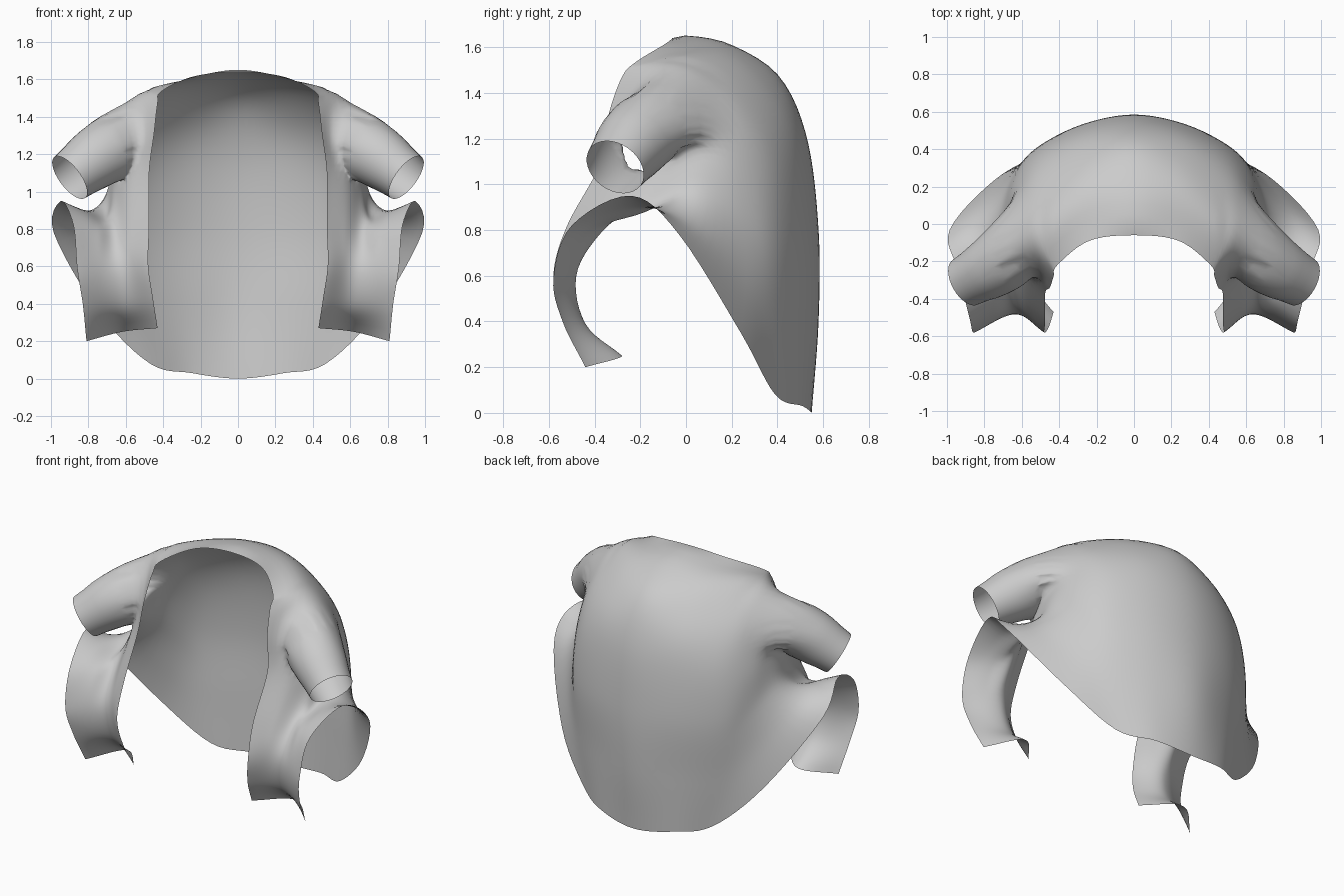
import bpy, bmesh, math
from mathutils import Vector

cube = bpy.data.objects.get("Cube")
if cube:
    bpy.data.objects.remove(cube)

grey = bpy.data.materials.new("plain grey cloth")
grey.use_nodes = True
grey.diffuse_color = (0.6, 0.6, 0.6, 1)
grey.node_tree.nodes["Principled BSDF"].inputs["Base Color"].default_value = (0.6, 0.6, 0.6, 1)

RIB_STEPS = 36      # points along each rib
SPAN_STEPS = 6      # strips between two ribs


def spline_point(points, t):
    """Point on a smooth curve through all points, t counted in spans."""
    last = len(points) - 1
    i = min(int(t), last - 1)
    f = t - i
    b, c = points[i], points[i + 1]
    a = points[i - 1] if i > 0 else 2 * b - c
    d = points[i + 2] if i + 2 <= last else 2 * c - b
    return 0.5 * (2 * b + (c - a) * f + (2 * a - 5 * b + 4 * c - d) * f * f
                  + (3 * b - a - 3 * c + d) * f ** 3)


def resample(rib, count):
    points = [Vector(p) for p in rib]
    dense = [spline_point(points, k * (len(points) - 1) / 200) for k in range(201)]
    lengths = [0.0]
    for p, q in zip(dense, dense[1:]):
        lengths.append(lengths[-1] + (q - p).length)
    result, j = [], 0
    for k in range(count + 1):
        goal = lengths[-1] * k / count
        while j < 199 and lengths[j + 1] < goal:
            j += 1
        f = (goal - lengths[j]) / max(lengths[j + 1] - lengths[j], 1e-9)
        result.append(dense[j].lerp(dense[j + 1], min(f, 1)))
    return result


# Ribs of the back, from the hem up and over to the front opening
back_ribs = [
    [(0, .55, 0), (0, .58, .4), (0, .58, .8), (0, .53, 1.2), (0, .41, 1.47), (0, .2, 1.61), (0, .02, 1.65), (0, -.06, 1.64)],
    [(.25, .51, .03), (.27, .52, .4), (.28, .53, .8), (.27, .48, 1.2), (.26, .36, 1.43), (.25, .17, 1.58), (.24, -.09, 1.615)],
    [(.47, .39, .08), (.51, .39, .4), (.53, .4, .8), (.51, .36, 1.15), (.49, .23, 1.39), (.46, .01, 1.55), (.41, -.22, 1.535)],
    [(.74, .24, .35), (.68, .26, .55), (.65, .26, .8), (.64, .21, 1.1), (.61, .09, 1.36), (.57, -.08, 1.5), (.43, -.28, 1.47)],
]
# Ribs of the side and leg flap, from the flared rim inward to the front opening
leg_ribs = [
    [(.985, -.03, .78), (.83, .03, .83), (.72, .06, .95), (.67, .04, 1.12), (.62, -.1, 1.3), (.45, -.34, 1.3)],
    [(.945, -.24, .95), (.82, -.24, .9), (.71, -.18, .88), (.66, -.17, .99), (.59, -.24, 1.1), (.475, -.37, 1.1)],
    [(.88, -.5, .82), (.75, -.42, .8), (.66, -.37, .79), (.57, -.44, .81), (.475, -.52, .82)],
    [(.86, -.58, .59), (.64, -.48, .6), (.48, -.58, .61)],
    [(.83, -.54, .4), (.62, -.44, .39), (.455, -.55, .43)],
    [(.81, -.44, .2), (.62, -.28, .25), (.43, -.47, .27)],
]
ribs = [resample(r, RIB_STEPS) for r in back_ribs + leg_ribs]
# A reflected rib keeps the centre of the back smooth
ribs.insert(0, [Vector((-p.x, p.y, p.z)) for p in ribs[1]])

# Cloth shell of one half, left open in an oval where the sleeve joins
bm = bmesh.new()
grid = []
for s in range((len(ribs) - 2) * SPAN_STEPS + 1):
    t = 1 + s / SPAN_STEPS
    row = [spline_point([rib[k] for rib in ribs], t) for k in range(RIB_STEPS + 1)]
    if s == 0:
        for p in row:
            p.x = 0
    grid.append([bm.verts.new(p) for p in row])


def in_arm_hole(s, k):
    return ((s - 23) / 7.2) ** 2 + ((k - 25.5) / 6) ** 2 < 1


for s, (left, right) in enumerate(zip(grid, grid[1:])):
    for k in range(RIB_STEPS):
        if not in_arm_hole(s, k):
            bm.faces.new((left[k], right[k], right[k + 1], left[k + 1]))
bmesh.ops.delete(bm, geom=[v for v in bm.verts if not v.link_faces], context='VERTS')
inner = {v for s, row in enumerate(grid) for k, v in enumerate(row)
         if v.is_valid and 10 < s < 36 and 10 < k < 35}
hole_edges = [e for e in bm.edges if e.is_boundary and all(v in inner for v in e.verts)]

# Open sleeve
shoulder = Vector((.56, -.12, 1.33))
cuff = Vector((.9, -.31, 1.075))
axis = (cuff - shoulder).normalized()
length = (cuff - shoulder).length
side_a = axis.cross(Vector((0, 0, 1))).normalized()
side_b = axis.cross(side_a)
rings = []
for t, radius in ((.46, .183), (.58, .17), (.7, .158), (.84, .146), (1, .137)):
    ring = []
    for k in range(32):
        a = math.tau * k / 32
        ring.append(bm.verts.new(shoulder + axis * length * t
                                 + (side_a * math.cos(a) + side_b * math.sin(a)) * radius))
    rings.append(ring)
for ring, after in zip(rings, rings[1:]):
    for k in range(32):
        m = (k + 1) % 32
        bm.faces.new((ring[k], ring[m], after[m], after[k]))
start_edges = [bm.edges.get((rings[0][k], rings[0][(k + 1) % 32])) for k in range(32)]
bridge = bmesh.ops.bridge_loops(bm, edges=hole_edges + start_edges)
cross_edges = [e for e in bridge["edges"] if e.is_valid]
bmesh.ops.subdivide_edges(bm, edges=cross_edges, cuts=2)

# Soften the shoulder seam
seam = [v for v in bm.verts if (v.co - shoulder).length < .32 and v.co.z > 1.0
        and (v.co - shoulder).dot(axis) < length * .6
        and not v.is_boundary and v.co.x > .47]
for _ in range(5):
    bmesh.ops.smooth_vert(bm, verts=seam, factor=.5,
                          use_axis_x=True, use_axis_y=True, use_axis_z=True)
bmesh.ops.recalc_face_normals(bm, faces=bm.faces)

mesh = bpy.data.meshes.new("draped_garment")
bm.to_mesh(mesh)
bm.free()
mesh.materials.append(grey)
garment = bpy.data.objects.new("draped_garment", mesh)
bpy.context.collection.objects.link(garment)
mirror = garment.modifiers.new("other half", 'MIRROR')
mirror.merge_threshold = .002
bpy.context.view_layer.objects.active = garment
garment.select_set(True)
bpy.ops.object.shade_smooth()
